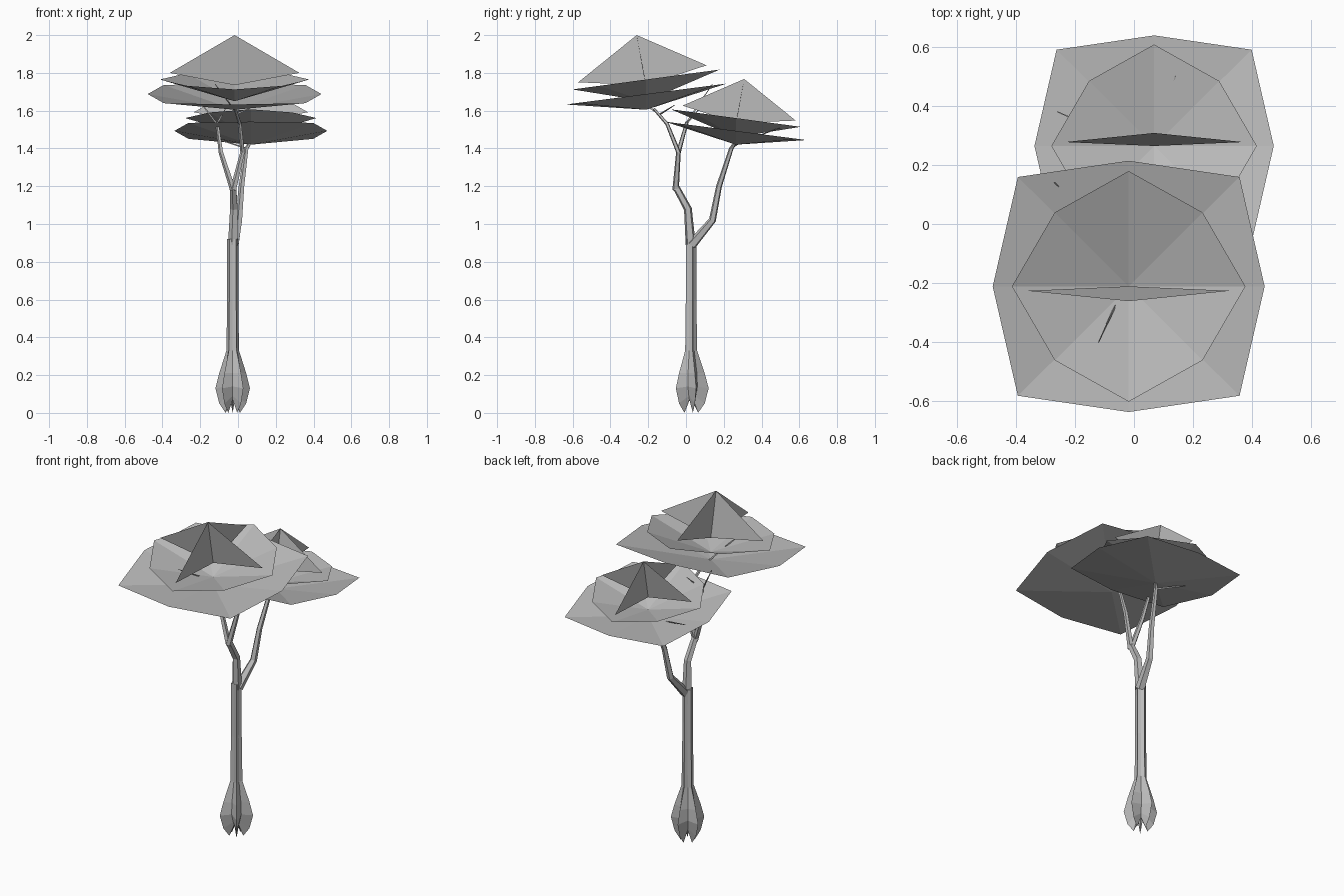
import bpy, bmesh, math
from mathutils import Vector, Matrix

cube = bpy.data.objects.get("Cube")
if cube:
    bpy.data.objects.remove(cube)

grey = bpy.data.materials.new("plain_grey")
grey.use_nodes = True
tone = (0.5, 0.5, 0.5, 1)
grey.diffuse_color = tone
grey.node_tree.nodes["Principled BSDF"].inputs["Base Color"].default_value = tone


def make_object(name, bm):
    mesh = bpy.data.meshes.new(name)
    bm.to_mesh(mesh)
    bm.free()
    mesh.materials.append(grey)
    obj = bpy.data.objects.new(name, mesh)
    bpy.context.collection.objects.link(obj)
    return obj


def bridge(bm, rings):
    for low, high in zip(rings, rings[1:]):
        n = len(low)
        for i in range(n):
            j = (i + 1) % n
            bm.faces.new((low[i], low[j], high[j], high[i]))


def limb(name, path, radii, sides=5):
    """Tapered faceted tube through the path points."""
    bm = bmesh.new()
    pts = [Vector(p) for p in path]
    rings = []
    for k, (p, r) in enumerate(zip(pts, radii)):
        along = pts[min(k + 1, len(pts) - 1)] - pts[max(k - 1, 0)]
        side = along.cross(Vector((0, 1, 0))).normalized()
        other = along.cross(side).normalized()
        ring = []
        for i in range(sides):
            a = math.tau * i / sides
            ring.append(bm.verts.new(p + r * (side * math.cos(a) + other * math.sin(a))))
        rings.append(ring)
    bridge(bm, rings)
    bm.faces.new(rings[0])
    bm.faces.new(rings[-1])
    bmesh.ops.recalc_face_normals(bm, faces=bm.faces)
    return make_object(name, bm)


# Fluted trunk with swollen root lobes: ridge height, groove height, ridge and groove radius
bm = bmesh.new()
rings = []
lobes = 5
for ridge_z, groove_z, ridge_r, groove_r in [
        (0.0, 0.07, 0.04, 0.02), (0.05, 0.09, 0.075, 0.03), (0.13, 0.14, 0.096, 0.045),
        (0.21, 0.21, 0.075, 0.042), (0.33, 0.33, 0.035, 0.024), (0.6, 0.6, 0.031, 0.022),
        (0.92, 0.92, 0.031, 0.024)]:
    ring = []
    for i in range(lobes * 2):
        a = math.pi * (i / lobes + 0.1)
        r, z = (groove_r, groove_z) if i % 2 else (ridge_r, ridge_z)
        ring.append(bm.verts.new((-0.028 + r * math.cos(a), 0.024 + r * math.sin(a), z)))
    rings.append(ring)
bridge(bm, rings)
bm.faces.new(rings[-1])
# Root undersides meet at a raised centre
heart = bm.verts.new((-0.028, 0.024, 0.08))
for i in range(lobes * 2):
    bm.faces.new((heart, rings[0][(i + 1) % (lobes * 2)], rings[0][i]))
bmesh.ops.recalc_face_normals(bm, faces=bm.faces)
make_object("trunk", bm)

# Main boughs
limb("back_bough", [(-0.02, 0.03, 0.89), (0.005, 0.14, 1.02), (0.02, 0.175, 1.2),
                    (0.045, 0.24, 1.4), (0.065, 0.26, 1.43)],
     [0.028, 0.02, 0.016, 0.012, 0.008])
limb("front_bough", [(-0.025, 0.025, 0.89), (-0.02, 0.01, 1.08), (-0.025, -0.055, 1.2)],
     [0.028, 0.022, 0.019])
limb("front_fork_right", [(-0.025, -0.055, 1.18), (0.025, -0.04, 1.38),
                          (0.01, -0.1, 1.53), (-0.015, -0.17, 1.61)],
     [0.018, 0.013, 0.01, 0.007])
limb("front_fork_left", [(-0.025, -0.055, 1.18), (-0.09, -0.04, 1.38), (-0.11, 0.005, 1.54)],
     [0.017, 0.013, 0.009])

# Thin twigs reaching into the foliage
for name, start, end in [
        ("twig_front", (-0.015, -0.17, 1.6), (-0.12, -0.4, 1.74)),
        ("twig_front_side", (-0.01, -0.14, 1.58), (0.1, -0.06, 1.63)),
        ("twig_middle", (-0.11, 0.0, 1.53), (-0.27, 0.14, 1.74)),
        ("twig_middle_inner", (-0.11, 0.0, 1.53), (-0.06, 0.08, 1.62)),
        ("twig_back", (0.06, 0.25, 1.42), (0.14, 0.5, 1.51)),
        ("twig_back_side", (0.05, 0.24, 1.4), (-0.26, 0.38, 1.5))]:
    limb(name, [start, end], [0.006, 0.002], 3)


def dish(name, place, heart_z, rim_z, tilt, axis_x, axis_y, corner_x, corner_y):
    """Eight-sided leaf sheet, sunk at the middle, with a tilted rim."""
    bm = bmesh.new()
    middle = bm.verts.new((0, 0, heart_z))
    outline = [(axis_x, 0), (corner_x, corner_y), (0, axis_y), (-corner_x, corner_y),
               (-axis_x, 0), (-corner_x, -corner_y), (0, -axis_y), (corner_x, -corner_y)]
    rim = [bm.verts.new((x, y, rim_z + tilt * y)) for x, y in outline]
    for i in range(8):
        bm.faces.new((middle, rim[i], rim[(i + 1) % 8]))
    bm.transform(place)
    make_object(name, bm)


def canopy(name, place):
    dish(name + "_lower_leaves", place, 0, 0.083, 0.13, 0.46, 0.425, 0.375, 0.37)
    dish(name + "_upper_leaves", place, 0.045, 0.16, 0.135, 0.395, 0.39, 0.25, 0.25)
    # Two crossed kite-shaped crown sheets
    bm = bmesh.new()
    top, base = (0, -0.05, 0.395), (0, 0, 0.13)
    for a, b in [((-0.343, -0.015, 0.195), (0.343, -0.015, 0.195)),
                 ((0, 0.32, 0.235), (0, -0.36, 0.145))]:
        bm.faces.new([bm.verts.new(p) for p in (base, b, top, a)])
    bm.transform(place)
    make_object(name + "_crown", bm)


# The back canopy is a smaller copy turned half round
canopy("front_canopy", Matrix.Translation((-0.018, -0.211, 1.605)))
canopy("back_canopy", Matrix.Translation((0.068, 0.264, 1.42))
       @ Matrix.Rotation(math.pi, 4, "Z") @ Matrix.Scale(0.88, 4))
